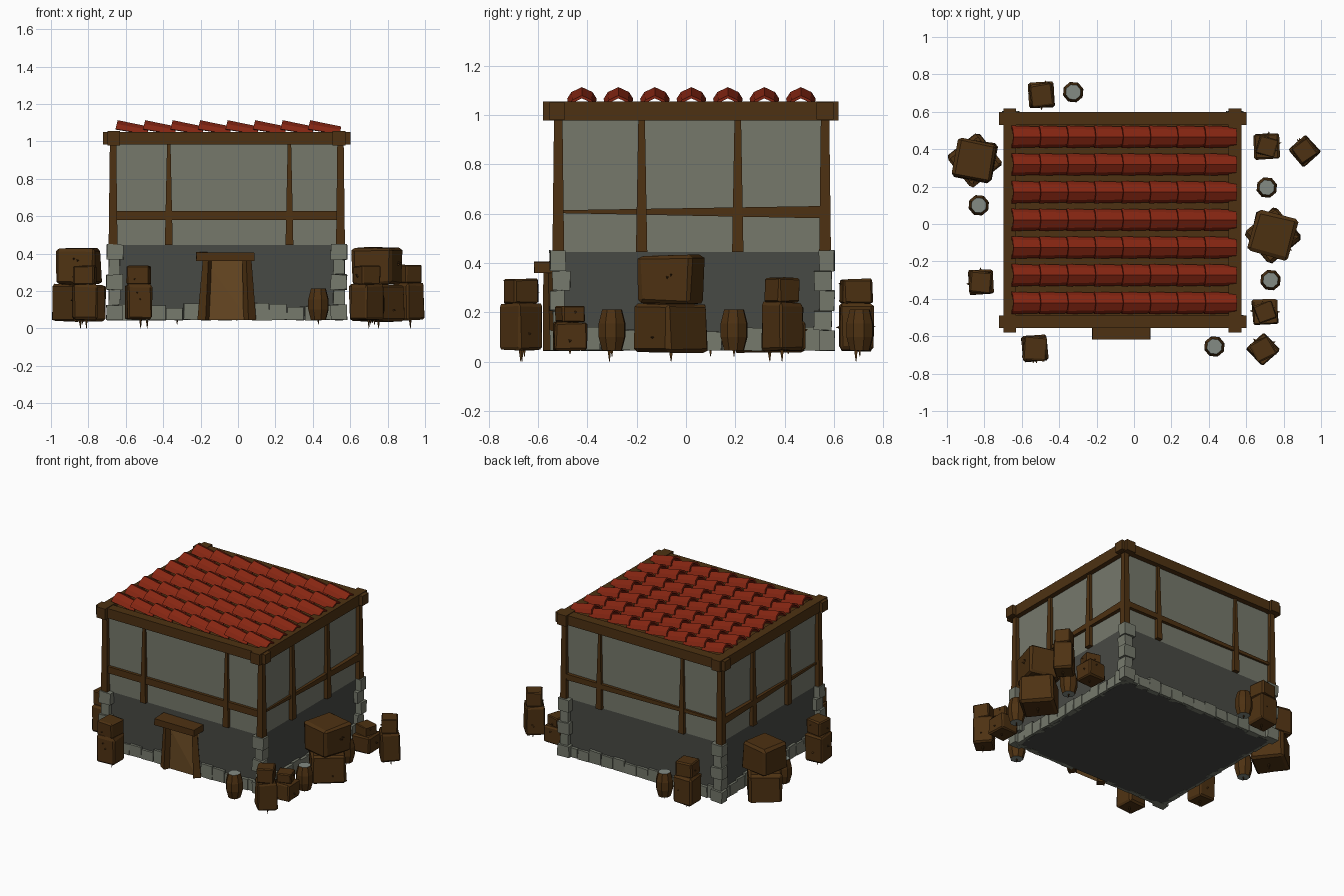
import bpy, bmesh, math, random
from mathutils import Matrix, Vector

random.seed(4)
if "Cube" in bpy.data.objects:
    bpy.data.objects.remove(bpy.data.objects["Cube"])


def material(name, rgb):
    m = bpy.data.materials.new(name)
    m.use_nodes = True
    m.diffuse_color = (*rgb, 1)
    m.node_tree.nodes["Principled BSDF"].inputs["Base Color"].default_value = (*rgb, 1)
    return m


PLASTER = material("pale plaster", (0.18, 0.19, 0.148))
DARK = material("dark masonry", (0.064, 0.067, 0.058))
STONE = material("grey stone", (0.18, 0.192, 0.15))
WOOD = material("brown timber", (0.075, 0.031, 0.006))
DOOR = material("door wood", (0.135, 0.064, 0.016))
TILE = material("red roof tile", (0.24, 0.019, 0.006))
LID = material("barrel lid grey", (0.23, 0.26, 0.23))


def finish(name, bm, *mats):
    bmesh.ops.recalc_face_normals(bm, faces=bm.faces)
    me = bpy.data.meshes.new(name)
    bm.to_mesh(me)
    bm.free()
    for m in mats:
        me.materials.append(m)
    ob = bpy.data.objects.new(name, me)
    bpy.context.collection.objects.link(ob)
    return ob


def box(bm, lo, hi, jitter=0.0):
    lo, hi = Vector(lo), Vector(hi)
    mat = Matrix.Translation((lo + hi) / 2) @ Matrix.Diagonal((*(hi - lo), 1))
    verts = bmesh.ops.create_cube(bm, size=1, matrix=mat)["verts"]
    for v in verts:
        v.co += Vector([random.uniform(-jitter, jitter) for _ in range(3)])


def bar(bm, p, q, a, b, sides=4):
    """Tapered bar from p to q, width a at p and b at q."""
    p, q = Vector(p), Vector(q)
    d = q - p
    rot = d.to_track_quat('Z', 'Y').to_matrix().to_4x4()
    k = math.sqrt(0.5)
    bmesh.ops.create_cone(bm, cap_ends=True, segments=sides, radius1=a * k, radius2=b * k, depth=d.length,
                          matrix=Matrix.Translation((p + q) / 2) @ rot @ Matrix.Rotation(math.pi / 4, 4, 'Z'))


X0, X1, Y0, Y1 = -0.66, 0.54, -0.51, 0.56
BASE, MID, TOP = 0.045, 0.445, 1.0

# Walls
bm = bmesh.new()
box(bm, (X0, Y0, BASE), (X1, Y1, MID))
finish("lower_wall", bm, DARK)
bm = bmesh.new()
box(bm, (X0, Y0, MID), (X1, Y1, TOP))
finish("upper_wall", bm, PLASTER)

# Corner stones, alternating long and short
bm = bmesh.new()
for cx, sx in ((X0, -1), (X1, 1)):
    for cy, sy in ((Y0, -1), (Y1, 1)):
        for i in range(5):
            z = BASE + i * 0.081
            out = 0.042 if i % 2 == 0 else 0.03
            ix, iy = (0.045, 0.02) if i % 2 == 0 else (0.03, 0.04)
            xs = sorted((cx + sx * out, cx - sx * ix))
            ys = sorted((cy + sy * out, cy - sy * iy))
            box(bm, (xs[0], ys[0], z), (xs[1], ys[1], z + 0.08), 0.003)
finish("corner_stones", bm, STONE)

# Base course of uneven stones, leaving the doorway free
bm = bmesh.new()
for along_x, fixed, start, end in ((True, Y0, X0, X1), (True, Y1, X0, X1),
                                   (False, X0, Y0, Y1), (False, X1, Y0, Y1)):
    n = 13
    step = (end - start) / n
    for i in range(n):
        a, b = start + i * step, start + (i + 1) * step - 0.004
        if along_x and fixed == Y0 and -0.2 < (a + b) / 2 < 0.08:
            continue
        h = BASE + random.uniform(0.065, 0.095)
        lo, hi = fixed - 0.018, fixed + 0.018
        if along_x:
            box(bm, (a, lo, BASE), (b, hi, h), 0.003)
        else:
            box(bm, (lo, a, BASE), (hi, b, h), 0.003)
finish("base_stones", bm, STONE)

# Timber posts, narrowing upward
bm = bmesh.new()
for x in (X0 - 0.008, X1 + 0.008):
    for y in (Y0 - 0.008, Y1 + 0.004):
        bar(bm, (x, y, MID - 0.02), (x, y, TOP), 0.048, 0.034)
for x in (-0.37, 0.275):
    for y in (Y0 - 0.005, Y1 + 0.005):
        bar(bm, (x, y, MID), (x, y, TOP), 0.042, 0.018)
for y in (-0.18, 0.21):
    for x in (X0 - 0.005, X1 + 0.005):
        bar(bm, (x, y, MID), (x, y, TOP), 0.046, 0.026)
finish("wall_posts", bm, WOOD)

# Horizontal rails
bm = bmesh.new()
box(bm, (X0, Y0 - 0.02, 0.58), (X1, Y0 + 0.01, 0.627))
for x in (X0 - 0.004, X1 + 0.004):
    bar(bm, (x, Y0, 0.608), (x, Y1, 0.606), 0.012, 0.05)
bar(bm, (X0, Y1 + 0.004, 0.606), (X1, Y1 + 0.004, 0.606), 0.018, 0.042)
finish("wall_rails", bm, WOOD)

# Crossing roof beams
bm = bmesh.new()
for lo, hi in ((-0.555, -0.49), (0.53, 0.598)):
    box(bm, (-0.722, lo, 0.982), (0.602, hi, 1.05))
for lo, hi in ((-0.698, -0.632), (0.505, 0.575)):
    box(bm, (lo, -0.58, 0.978), (hi, 0.618, 1.054))
finish("roof_beams", bm, WOOD)
bm = bmesh.new()
box(bm, (-0.64, -0.5, 1.0), (0.52, 0.54, 1.03))
finish("roof_deck", bm, WOOD)

# Roof tiles: faceted arched shells, each tipped down to the right
HALF = [(-0.06, 0), (-0.043, 0.027), (0, 0.047), (0.043, 0.027), (0.06, 0)]
INNER = [(y * 0.78, z * 0.78 - 0.003) for y, z in reversed(HALF)]


def roof_tile(bm, x, y):
    rings = []
    for px, pz, scale, lean in ((x, 1.066, 1, 0.25), (x + 0.172, 1.037, 0.9, 0.1)):
        rings.append([bm.verts.new((px + lean * z, y + u * scale, pz + z * scale))
                      for u, z in HALF + INNER])
    n = len(rings[0])
    for i in range(n):
        j = (i + 1) % n
        bm.faces.new((rings[0][i], rings[0][j], rings[1][j], rings[1][i]))
    for r in rings:
        for i in range(4):
            bm.faces.new((r[i], r[i + 1], r[n - 2 - i], r[n - 1 - i]))


bm = bmesh.new()
for row in range(7):
    for col in range(8):
        roof_tile(bm, -0.655 + col * 0.147, -0.422 + row * 0.148)
finish("roof_tiles", bm, TILE)

# Doorway with a warped door
bm = bmesh.new()
bar(bm, (-0.183, -0.545, BASE), (-0.165, -0.555, 0.37), 0.05, 0.034)
bar(bm, (0.062, -0.545, BASE), (0.048, -0.555, 0.37), 0.05, 0.034)
box(bm, (-0.222, -0.617, 0.362), (0.086, -0.5, 0.405), 0.003)
finish("door_frame", bm, WOOD)
bm = bmesh.new()
bl, br, tr, tl = [bm.verts.new(c) for c in ((-0.175, -0.545, BASE), (0.055, -0.545, BASE),
                                            (0.055, -0.513, 0.365), (-0.175, -0.545, 0.365))]
bm.faces.new((bl, br, tl))
bm.faces.new((br, tr, tl))
finish("door", bm, DOOR)


# Crates: chamfered, slightly battered, with splinters
def crate(bm, x, y, z, w, h, turn):
    part = bmesh.new()
    bmesh.ops.create_cube(part, size=1)
    bmesh.ops.bevel(part, geom=part.edges[:], offset=0.07, segments=1, affect='EDGES')
    for v in part.verts:
        v.co += Vector([random.uniform(-0.025, 0.025) for _ in range(3)])
    part.transform(Matrix.Translation((x, y, z + h / 2)) @ Matrix.Rotation(math.radians(turn), 4, 'Z')
                   @ Matrix.Diagonal((w, w, h, 1)))
    me = bpy.data.meshes.new("crate_part")
    part.to_mesh(me)
    part.free()
    bm.from_mesh(me)
    bpy.data.meshes.remove(me)
    for _ in range(2):
        a = math.radians(turn + 90 * random.randint(0, 3) + random.uniform(-20, 20))
        d = Vector((math.cos(a), math.sin(a), random.uniform(-0.2, 0.2)))
        c = Vector((x, y, z + h * random.uniform(0.25, 0.75)))
        bar(bm, c + d * w * 0.45, c + d * w * 0.6, 0.014, 0.001, 3)


# x, y, lower width, lower height, lower turn, upper width, upper height, upper turn
STACKS = [(-0.53, -0.665, 0.135, 0.19, 4, 0.125, 0.1, -5), (-0.82, -0.31, 0.13, 0.19, 3, 0.115, 0.1, -6),
          (-0.495, 0.69, 0.135, 0.19, 2, 0.12, 0.1, 8), (0.69, -0.67, 0.13, 0.19, 42, 0.11, 0.1, 28),
          (0.7, -0.47, 0.135, 0.115, 3, 0.1, 0.065, 20), (0.71, 0.415, 0.135, 0.115, 2, 0.1, 0.065, -15),
          (0.912, 0.39, 0.125, 0.195, 42, 0.105, 0.1, 35), (0.742, -0.06, 0.22, 0.2, 40, 0.225, 0.195, -15),
          (-0.852, 0.34, 0.215, 0.2, 38, 0.21, 0.19, -10)]
for i, (x, y, w, h, t, w2, h2, t2) in enumerate(STACKS):
    bm = bmesh.new()
    z = 0.035 if w > 0.2 else 0.045
    crate(bm, x, y, z, w, h, t)
    crate(bm, x, y, z + h, w2, h2, t2)
    bar(bm, (x + 0.01, y, z + 0.01), (x + 0.01, y, 0 if h > 0.15 else 0.03), 0.014, 0.002, 3)
    finish(f"crate_stack_{i + 1}", bm, WOOD)

# Barrels: eight bulging staves with grey ends
RINGS = [(0.045, 0.042), (0.1, 0.057), (0.155, 0.057), (0.212, 0.042)]
for i, (x, y) in enumerate([(0.43, -0.655), (0.73, -0.3), (0.71, 0.195), (-0.83, 0.1), (-0.325, 0.705)]):
    bm = bmesh.new()
    loops = [[bm.verts.new((x + r * math.cos(k * math.pi / 4 + 0.3), y + r * math.sin(k * math.pi / 4 + 0.3), z))
              for k in range(8)] for z, r in RINGS]
    for lo, hi in zip(loops, loops[1:]):
        for k in range(8):
            bm.faces.new((lo[k], lo[k - 1], hi[k - 1], hi[k]))
    for ring in (loops[0], loops[-1]):
        bm.faces.new(ring).material_index = 1
    bar(bm, (x, y, 0.06), (x, y, 0.02), 0.012, 0.002, 3)
    finish(f"barrel_{i + 1}", bm, WOOD, LID)
